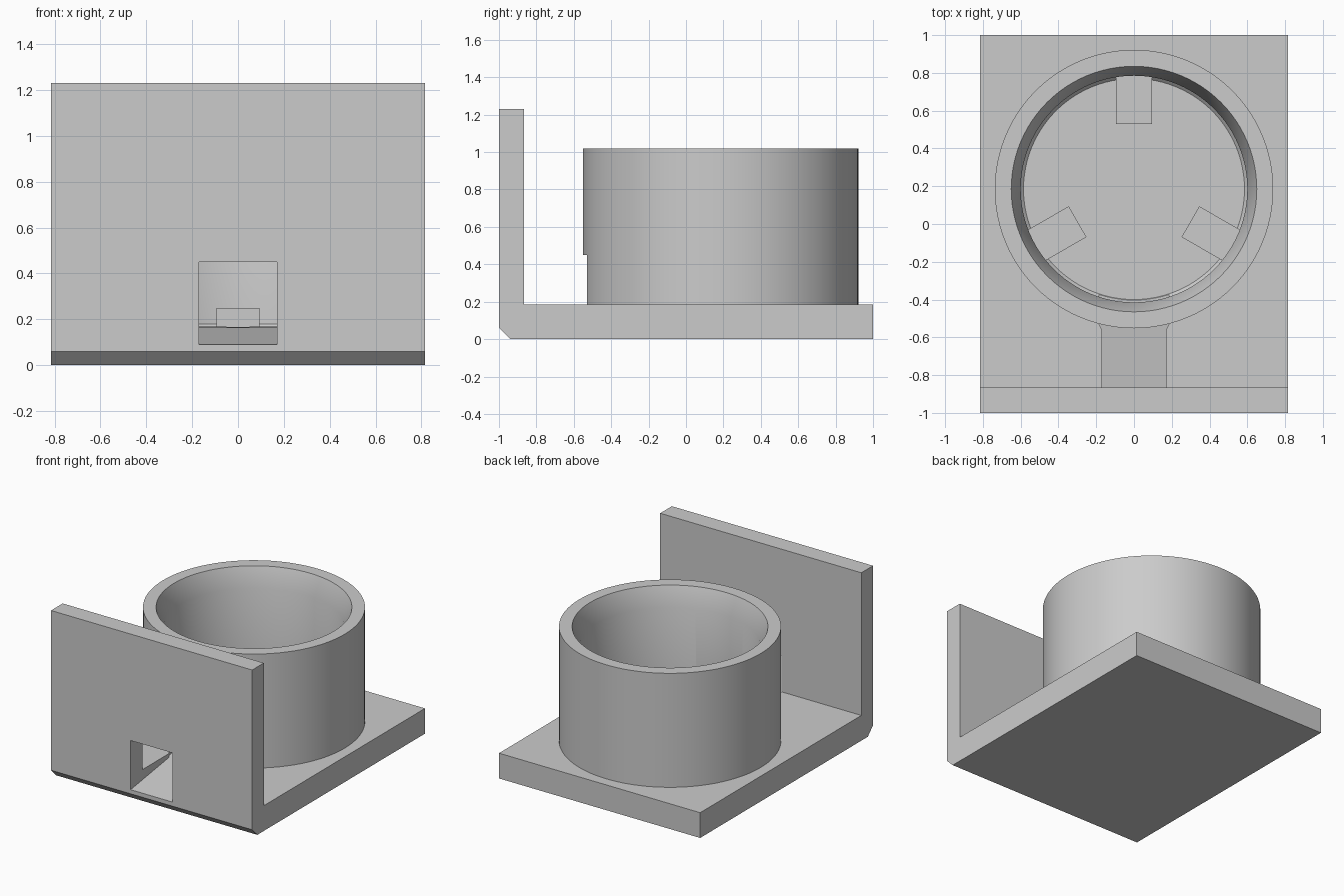
import bpy, bmesh, math
from mathutils import Matrix

if "Cube" in bpy.data.objects:
    bpy.data.objects.remove(bpy.data.objects["Cube"], do_unlink=True)

CUP_Y = 0.185
FLOOR = 0.165

grey = bpy.data.materials.new("plain grey")
grey.use_nodes = True
grey.diffuse_color = (0.6, 0.6, 0.6, 1)
grey.node_tree.nodes["Principled BSDF"].inputs["Base Color"].default_value = (0.6, 0.6, 0.6, 1)


def skin(name, rings):
    """Closed solid skinned through rings of equal point count."""
    bm = bmesh.new()
    loops = [[bm.verts.new(p) for p in ring] for ring in rings]
    for a, b in zip(loops, loops[1:]):
        for i in range(len(a)):
            j = (i + 1) % len(a)
            bm.faces.new((a[i], a[j], b[j], b[i]))
    bm.faces.new(loops[0])
    bm.faces.new(loops[-1])
    bmesh.ops.recalc_face_normals(bm, faces=bm.faces)
    mesh = bpy.data.meshes.new(name)
    bm.to_mesh(mesh)
    bm.free()
    mesh.materials.append(grey)
    obj = bpy.data.objects.new(name, mesh)
    bpy.context.collection.objects.link(obj)
    return obj


def lathe(name, profile, sides=96):
    """Solid of revolution about the cup axis from (radius, z) pairs."""
    turn = [2 * math.pi * i / sides for i in range(sides)]
    return skin(name, [[(r * math.cos(a), CUP_Y + r * math.sin(a), z) for a in turn]
                       for r, z in profile])


def combine(obj, other, operation):
    """Apply a boolean and discard the helper solid."""
    mod = obj.modifiers.new(operation.lower(), 'BOOLEAN')
    mod.operation, mod.object, mod.solver = operation, other, 'EXACT'
    bpy.context.view_layer.update()
    graph = bpy.context.evaluated_depsgraph_get()
    mesh = bpy.data.meshes.new_from_object(obj.evaluated_get(graph))
    obj.modifiers.clear()
    obj.data = mesh
    bpy.data.objects.remove(other, do_unlink=True)


# Base plate and upright front wall, one L profile with a chamfered toe
outline = [(-0.94, 0), (1, 0), (1, 0.185), (-0.865, 0.185),
           (-0.865, 1.23), (-1, 1.23), (-1, 0.06)]
holder = skin("holder_body", [[(x, y, z) for y, z in outline] for x in (-0.815, 0.815)])

# Round cup with a tapered mouth
combine(holder, lathe("cup_wall", [(0.737, 0.1), (0.737, 1.02)]), 'UNION')
combine(holder, lathe("cup_cavity", [(0.585, FLOOR), (0.6, 0.18), (0.6, 0.88),
                                     (0.65, 1.02), (0.65, 1.1)]), 'DIFFERENCE')

# Sloping channel through the front wall, base and cup
stations = [(-1.1, 0.17, 0.075), (-0.56, 0.17, 0.156), (-0.53, 0.185, 0.16),
            (-0.5, 0.185, FLOOR), (-0.3, 0.185, 0.17)]
channel = skin("channel_cutter", [[(-w, y, low), (w, y, low), (w, y, 0.45), (-w, y, 0.45)]
                                  for y, w, low in stations])
combine(holder, channel, 'DIFFERENCE')

# Smooth round walls, crisp corners
for o in bpy.context.selected_objects:
    o.select_set(False)
holder.select_set(True)
bpy.context.view_layer.objects.active = holder
bpy.ops.object.shade_smooth_by_angle(angle=math.radians(30))

# Three support pads on the cup floor
for i, name in enumerate(("back_pad", "right_pad", "left_pad")):
    pad = skin(name, [[(r, -0.094, z), (r, 0.094, z), (r, 0.094, z + 0.09), (r, -0.094, z + 0.09)]
                      for z in (FLOOR - 0.005,) for r in (0.345, 0.62)])
    pad.data.transform(Matrix.Translation((0, CUP_Y, 0))
                       @ Matrix.Rotation(math.radians(90 + 120 * i), 4, 'Z'))
